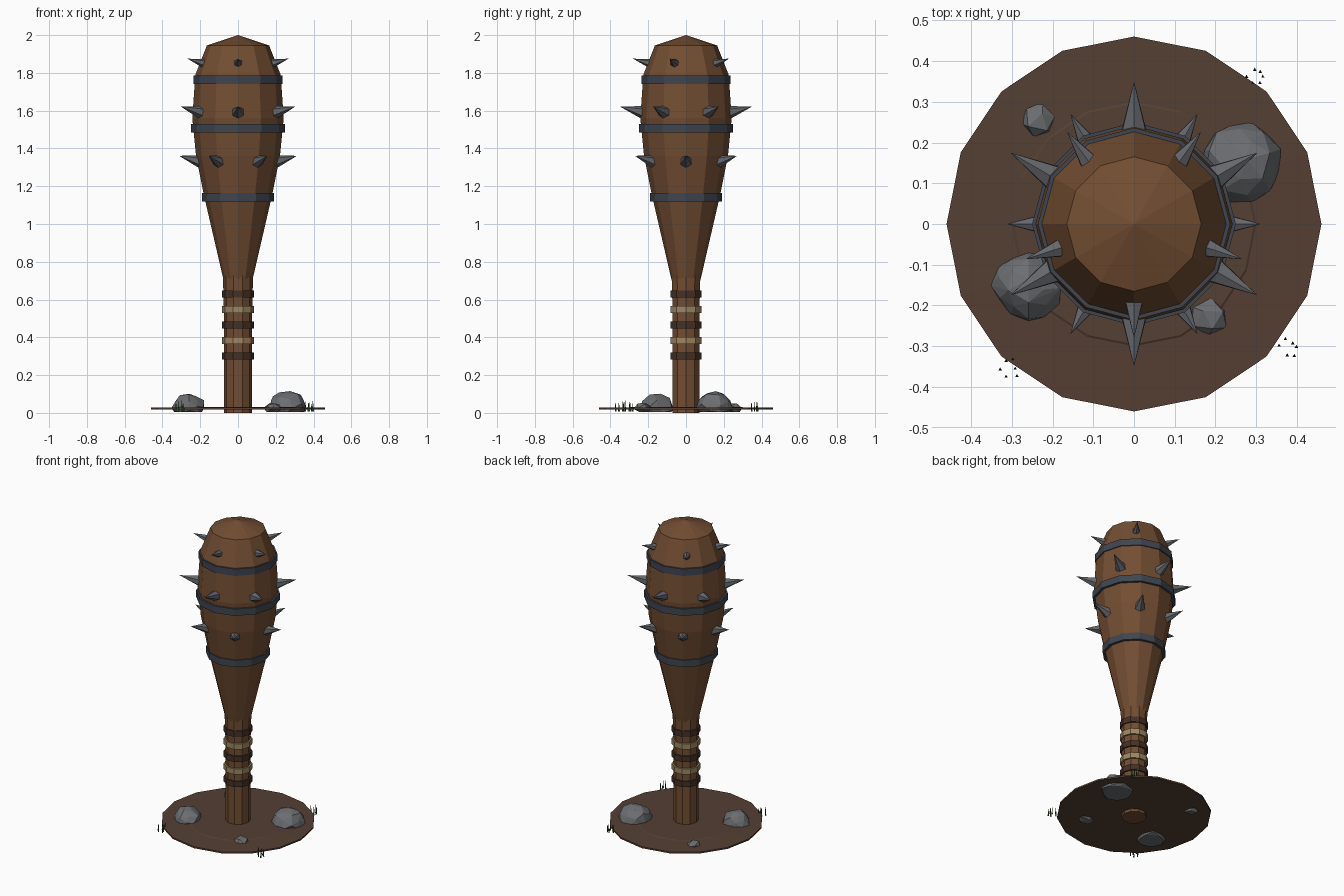
import bpy, bmesh, math, random
from mathutils import Vector, Matrix

random.seed(4)
old = bpy.data.objects.get("Cube")
if old:
    bpy.data.objects.remove(old)


def material(name, *rgb):
    m = bpy.data.materials.new(name)
    m.use_nodes = True
    m.diffuse_color = (*rgb, 1)
    bsdf = m.node_tree.nodes["Principled BSDF"]
    bsdf.inputs["Base Color"].default_value = (*rgb, 1)
    bsdf.inputs["Roughness"].default_value = 0.9
    return m


wood = material("wood", 0.17, 0.075, 0.032)
iron = material("dark iron", 0.05, 0.06, 0.078)
steel = material("spike steel", 0.13, 0.135, 0.15)
stone = material("stone", 0.15, 0.155, 0.165)
earth = material("earth", 0.09, 0.05, 0.033)
leather = material("dark leather", 0.06, 0.03, 0.019)
rope = material("tan rope", 0.34, 0.24, 0.12)
green = material("grass green", 0.025, 0.07, 0.015)


def finish(name, bm, mat):
    bmesh.ops.recalc_face_normals(bm, faces=bm.faces)
    mesh = bpy.data.meshes.new(name)
    bm.to_mesh(mesh)
    bm.free()
    mesh.materials.append(mat)
    ob = bpy.data.objects.new(name, mesh)
    bpy.context.collection.objects.link(ob)
    return ob


def lathe(name, profile, sides, mat, closed=False):
    """Revolve (radius, z) points; zero radius makes a tip, closed makes a ring."""
    bm = bmesh.new()
    rings = []
    for r, z in profile:
        n = sides if r > 0 else 1
        rings.append([bm.verts.new((r * math.cos(math.tau * i / sides),
                                    r * math.sin(math.tau * i / sides), z)) for i in range(n)])
    pairs = list(zip(rings, rings[1:]))
    if closed:
        pairs.append((rings[-1], rings[0]))
    for a, b in pairs:
        for i in range(sides):
            j = (i + 1) % sides
            quad = [a[i % len(a)], a[j % len(a)], b[j % len(b)], b[i % len(b)]]
            bm.faces.new(list(dict.fromkeys(quad)))
    if not closed:
        for ring in (rings[0], rings[-1]):
            if len(ring) > 2:
                bm.faces.new(ring)
    return finish(name, bm, mat)


def band(name, radius, z, height, sides, mat, depth=0.03):
    lo, hi = z - height / 2, z + height / 2
    inner = radius - depth
    return lathe(name, [(inner, lo), (radius, lo), (radius, hi), (inner, hi)], sides, mat, True)


# Ground: thin disc with a low raised middle
lathe("ground_disc", [(0.46, 0.018), (0.46, 0.028), (0.30, 0.029), (0.295, 0.032)], 16, earth)

# Club body and handle
lathe("handle", [(0.075, 0), (0.075, 0.55), (0.08, 0.73)], 10, wood)
lathe("club_head", [(0.075, 0.70), (0.085, 0.74), (0.18, 1.15), (0.222, 1.36), (0.242, 1.56),
                    (0.226, 1.79), (0.165, 1.945), (0, 2)], 12, wood)

# Handle wraps, alternating leather and rope
for i in range(5):
    band(f"handle_wrap_{i + 1}", 0.085, 0.30 + i * 0.0825, 0.037, 10, rope if i % 2 else leather)

# Iron hoops round the head
for i, (r, z) in enumerate([(0.19, 1.142), (0.25, 1.507), (0.236, 1.763)]):
    band(f"iron_hoop_{i + 1}", r, z, 0.045, 12, iron)


# Rows of spikes: count, start angle, height, inner and tip radius, spike width
def spike_row(name, count, start, z, inner, tip, width, rise):
    for i in range(count):
        a = math.radians(start) + math.tau * i / count
        out = Vector((math.cos(a), math.sin(a), 0))
        base, end = out * inner + Vector((0, 0, z)), out * tip + Vector((0, 0, z + rise))
        axis = end - base
        bm = bmesh.new()
        bmesh.ops.create_cone(bm, cap_ends=True, segments=6, radius1=width, radius2=0,
                              depth=axis.length)
        turn = axis.to_track_quat("Z", "Y").to_matrix().to_4x4()
        bmesh.ops.transform(bm, verts=bm.verts,
                            matrix=Matrix.Translation((base + end) / 2) @ turn)
        bmesh.ops.remove_doubles(bm, verts=bm.verts, dist=0.0001)
        finish(f"{name}_{i + 1}", bm, steel)


spike_row("lower_spike", 6, 0, 1.328, 0.19, 0.312, 0.037, 0.033)
spike_row("middle_spike", 6, 30, 1.585, 0.205, 0.35, 0.041, 0.037)
spike_row("upper_spike", 5, -90, 1.845, 0.17, 0.28, 0.030, 0.03)

# Rocks: roughened faceted balls, flattened underneath
for i, (x, y, r, top) in enumerate([(0.26, 0.155, 0.1, 0.12), (-0.26, -0.15, 0.088, 0.1),
                                    (-0.235, 0.255, 0.046, 0.055), (0.185, -0.23, 0.052, 0.06)]):
    bm = bmesh.new()
    bmesh.ops.create_icosphere(bm, subdivisions=2 if r > 0.08 else 1, radius=1)
    spin = Matrix.Rotation(i * 1.3, 3, "Z") @ Matrix.Rotation(0.5, 3, "X")
    for v in bm.verts:
        v.co = spin @ v.co * random.uniform(0.88, 1.08)
        v.co = (x + v.co.x * r, y + v.co.y * r, max(0.004, 0.025 + v.co.z * (top - 0.025)))
    hull = bmesh.ops.convex_hull(bm, input=bm.verts)
    spare = {g for g in hull["geom_interior"] + hull["geom_unused"]
             if isinstance(g, bmesh.types.BMVert)}
    bmesh.ops.delete(bm, geom=list(spare), context="VERTS")
    finish(f"rock_{i + 1}", bm, stone)

# Grass tufts at the rim
for i, (x, y) in enumerate([(0.302, 0.36), (0.38, -0.305), (-0.305, -0.355)]):
    bm = bmesh.new()
    for k in range(6):
        a = math.tau * k / 6 + random.uniform(-0.3, 0.3)
        d = random.uniform(0.012, 0.026)
        h = random.uniform(0.04, 0.06)
        spot = Matrix.Translation((x + d * math.cos(a), y + d * math.sin(a), 0.008 + h / 2))
        bmesh.ops.create_cone(bm, cap_ends=True, segments=3, radius1=0.005, radius2=0.0005,
                              depth=h, matrix=spot)
    finish(f"grass_tuft_{i + 1}", bm, green)
